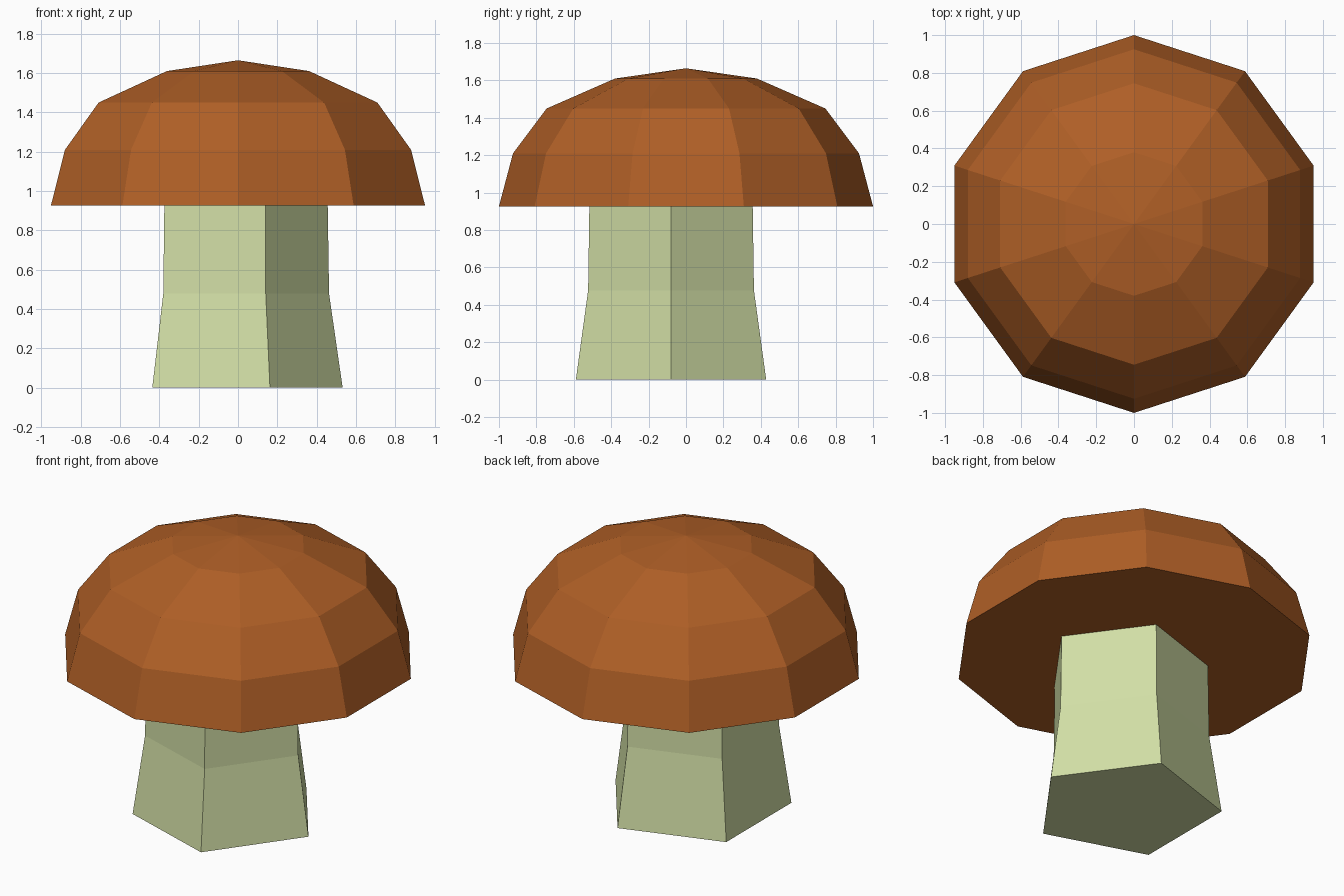
import bpy
import bmesh
from math import cos, sin, tau

cube = bpy.data.objects.get("Cube")
if cube:
    bpy.data.objects.remove(cube, do_unlink=True)


def make_material(name, rgb):
    mat = bpy.data.materials.new(name)
    mat.use_nodes = True
    color = (*rgb, 1)
    mat.diffuse_color = color
    mat.node_tree.nodes["Principled BSDF"].inputs["Base Color"].default_value = color
    return mat


def lathe(name, profile, sides, start, center, mat, apex=None):
    """Flat-shaded solid from (radius, height) rings, closed by a cap or an apex."""
    cx, cy = center
    bm = bmesh.new()
    rings = []
    for r, z in profile:
        angles = [start + tau * i / sides for i in range(sides)]
        rings.append([bm.verts.new((cx + r * cos(a), cy + r * sin(a), z)) for a in angles])
    for low, high in zip(rings, rings[1:]):
        for i in range(sides):
            j = (i + 1) % sides
            bm.faces.new((low[i], low[j], high[j], high[i]))
    bm.faces.new(rings[0][::-1])
    if apex is None:
        bm.faces.new(rings[-1])
    else:
        tip = bm.verts.new((cx, cy, apex))
        for i in range(sides):
            bm.faces.new((rings[-1][i], rings[-1][(i + 1) % sides], tip))
    bmesh.ops.recalc_face_normals(bm, faces=bm.faces)
    mesh = bpy.data.meshes.new(name)
    bm.to_mesh(mesh)
    bm.free()
    mesh.materials.append(mat)
    obj = bpy.data.objects.new(name, mesh)
    bpy.context.collection.objects.link(obj)
    return obj


brown = make_material("cap brown", (0.429, 0.114, 0.0194))
green = make_material("stem pale green", (0.644, 0.737, 0.381))

# Ten-sided domed cap with a flat underside
lathe("mushroom_cap", [(1, 0.927), (0.925, 1.21), (0.745, 1.45), (0.38, 1.61)],
      10, tau / 4, (0, 0), brown, apex=1.665)

# Five-sided stem, flared at the foot and set slightly forward
lathe("mushroom_stem", [(0.535, 0), (0.466, 0.478), (0.459, 0.94)],
      5, 0, (-0.003, -0.08), green)
